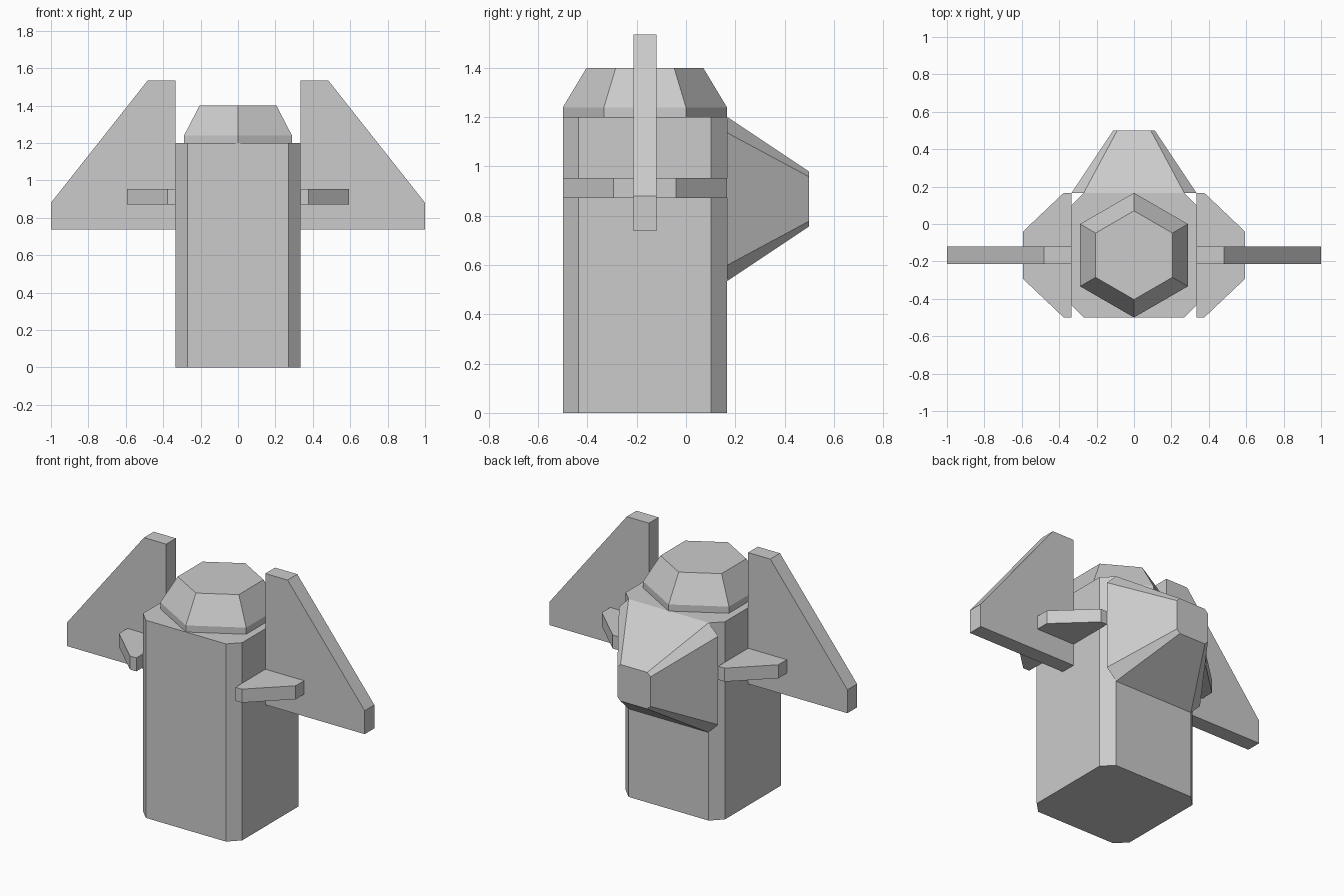
import bpy, bmesh
from math import cos, sin, pi

if "Cube" in bpy.data.objects:
    bpy.data.objects.remove(bpy.data.objects["Cube"])

CY = -0.1667  # body axis in y


def loft(name, rings):
    """Closed solid through matching rings of 3D points."""
    bm = bmesh.new()
    loops = [[bm.verts.new(p) for p in ring] for ring in rings]
    n = len(loops[0])
    bm.faces.new(loops[0])
    bm.faces.new(loops[-1])
    for a, b in zip(loops, loops[1:]):
        for i in range(n):
            j = (i + 1) % n
            bm.faces.new((a[i], a[j], b[j], b[i]))
    bmesh.ops.recalc_face_normals(bm, faces=bm.faces)
    mesh = bpy.data.meshes.new(name)
    bm.to_mesh(mesh)
    bm.free()
    obj = bpy.data.objects.new(name, mesh)
    bpy.context.collection.objects.link(obj)
    return obj


def chamfered_square(h, c):
    k = h - c
    return [(h, -k), (h, k), (k, h), (-k, h), (-h, k), (-h, -k), (-k, -h), (k, -h)]


def hexagon(r, z):
    return [(r * sin(i * pi / 3), CY + r * cos(i * pi / 3), z) for i in range(6)]


# Chamfered square body
square = chamfered_square(0.3333, 0.0645)
loft("body", [[(x, y + CY, z) for x, y in square] for z in (0, 1.2)])

# Hexagonal head with a short straight rim
loft("head", [hexagon(0.333, 1.2), hexagon(0.333, 1.24), hexagon(0.237, 1.4)])

# Tapered pack on the back
loft("back_pack", [[(x * s, y, 0.868 + z * s) for x, z in square]
                   for y, s in ((0.1667, 1), (0.5, 1 / 3))])

wing = [(0.333, 0.738), (1, 0.738), (1, 0.88), (0.482, 1.535), (0.333, 1.535)]
fin = [(0.333, 0.333), (0.376, 0.333), (0.593, 0.127),
       (0.593, -0.127), (0.376, -0.333), (0.333, -0.333)]

# Upright wings and flat side fins, mirrored left and right
for side, s in (("right", 1), ("left", -1)):
    loft(side + "_wing", [[(s * x, y, z) for x, z in wing] for y in (-0.213, -0.12)])
    loft(side + "_fin", [[(s * x, CY + y, z) for x, y in fin] for z in (0.872, 0.954)])
